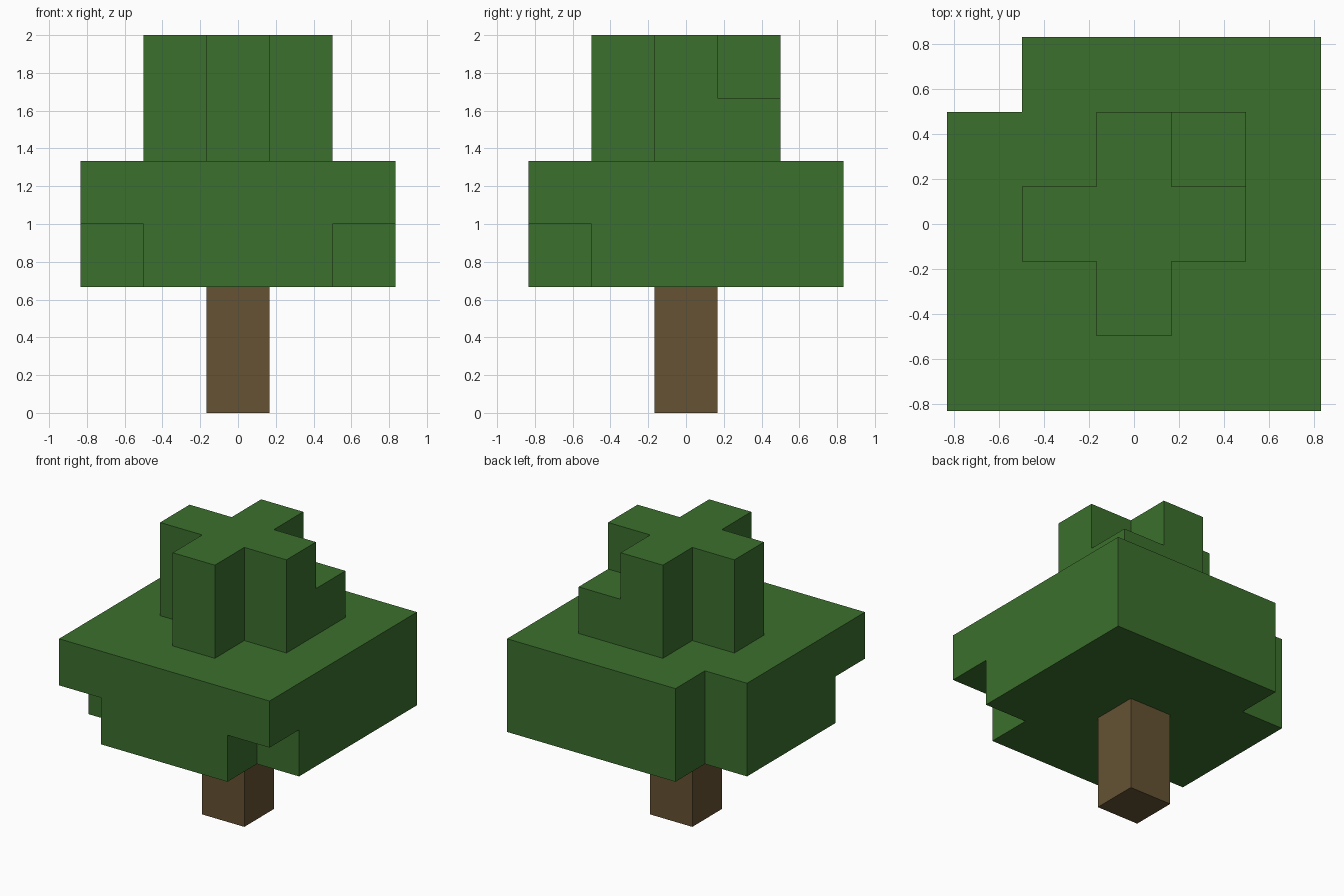
import bpy
import bmesh
from mathutils import Vector

if "Cube" in bpy.data.objects:
    bpy.data.objects.remove(bpy.data.objects["Cube"])

U = 1 / 3  # edge of one building block


def material(name, rgb):
    m = bpy.data.materials.new(name)
    m.diffuse_color = (*rgb, 1)
    m.use_nodes = True
    m.node_tree.nodes["Principled BSDF"].inputs["Base Color"].default_value = m.diffuse_color
    return m


leaf_green = material("leaf green", (0.044, 0.160, 0.026))
bark_brown = material("bark brown", (0.130, 0.085, 0.034))


def layer(half, z, missing=()):
    """Square layer of blocks without the listed corners."""
    span = range(-half, half + 1)
    cut = {(sx * half, sy * half) for sx, sy in missing}
    return {(x, y, z) for x in span for y in span if (x, y) not in cut}


FL, FR, BL, BR = (-1, -1), (1, -1), (-1, 1), (1, 1)
parts = {
    "trunk": (layer(0, 0) | layer(0, 1), bark_brown),
    "canopy": (layer(2, 2, (FL, FR, BL)) | layer(2, 3, (BL,)), leaf_green),
    "crown": (layer(1, 4, (FL, FR, BL)) | layer(1, 5, (FL, FR, BL, BR)), leaf_green),
}
solid = set().union(*(cells for cells, _ in parts.values()))


def build(name, cells, mat):
    """Outer skin of a group of blocks, with flat areas merged."""
    bm = bmesh.new()
    for c in sorted(cells):
        centre = Vector(c) + Vector((0, 0, 0.5))
        for axis in range(3):
            for sign in (-1, 1):
                n = Vector((0, 0, 0))
                n[axis] = sign
                if tuple(int(a + b) for a, b in zip(c, n)) in solid:
                    continue
                a = Vector((0, 0, 0))
                a[(axis + 1) % 3] = 0.5
                b = n.cross(a)
                mid = centre + n * 0.5
                bm.faces.new([bm.verts.new((mid + p) * U)
                              for p in (-a - b, a - b, a + b, b - a)])
    bmesh.ops.remove_doubles(bm, verts=bm.verts, dist=0.001)
    bmesh.ops.dissolve_limit(bm, angle_limit=0.01, verts=bm.verts, edges=bm.edges)
    mesh = bpy.data.meshes.new(name)
    bm.to_mesh(mesh)
    bm.free()
    mesh.materials.append(mat)
    bpy.context.collection.objects.link(bpy.data.objects.new(name, mesh))


for part, (cells, mat) in parts.items():
    build(part, cells, mat)
